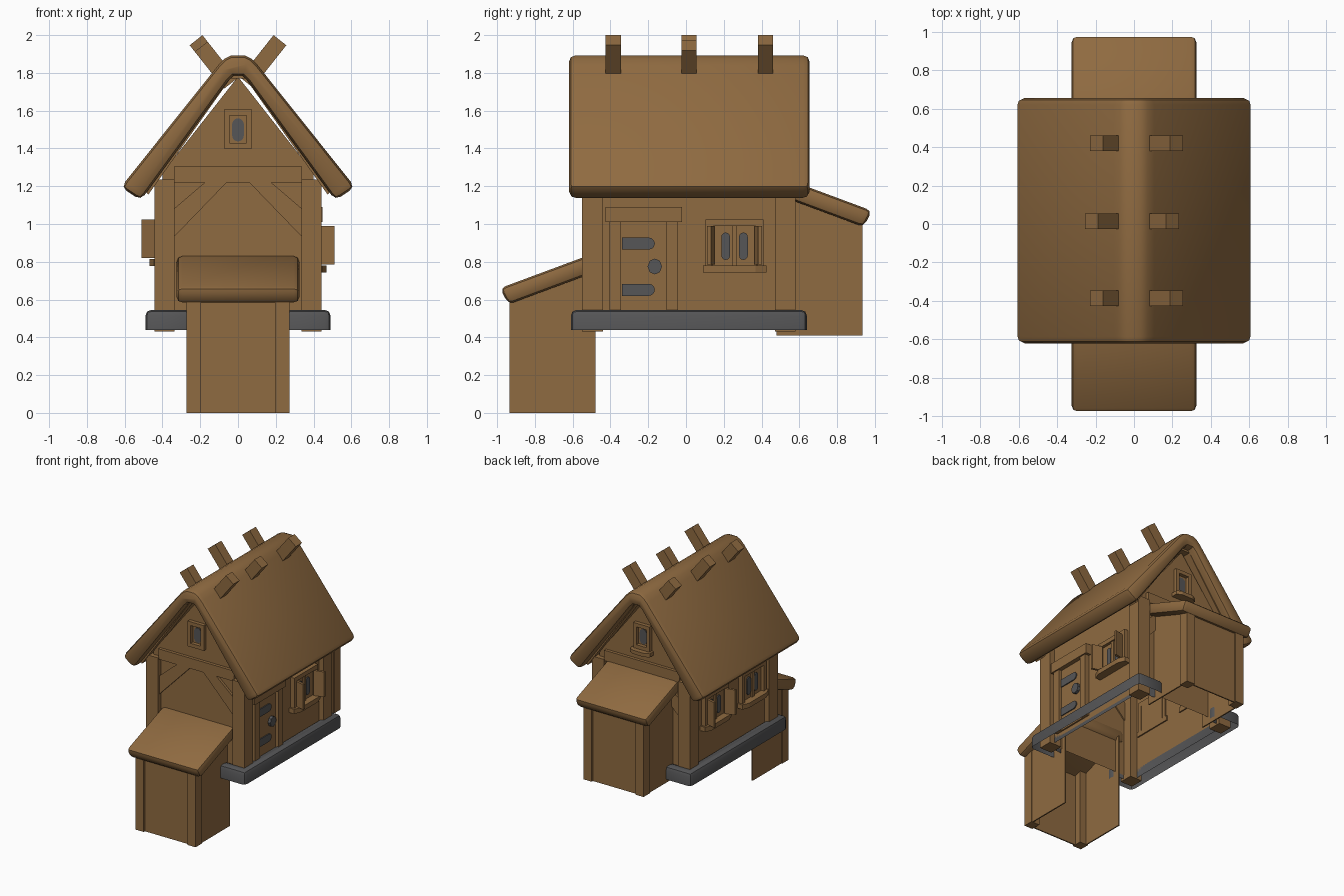
import bpy, bmesh, math
from mathutils import Vector

if "Cube" in bpy.data.objects:
    bpy.data.objects.remove(bpy.data.objects["Cube"])


def material(name, rgb):
    m = bpy.data.materials.new(name)
    m.diffuse_color = (*rgb, 1)
    m.use_nodes = True
    m.node_tree.nodes["Principled BSDF"].inputs["Base Color"].default_value = m.diffuse_color
    return m


WOOD = material("brown wood", (0.275, 0.145, 0.052))
STONE = material("grey stone", (0.092, 0.092, 0.095))


def prism(name, pts, axis, a, b, mat=WOOD, bevel=0, segs=2, drop=None):
    """Extrude a 2D outline along an axis; drop(normal, centre) removes faces."""
    def place(p, t):
        return {'x': (t, p[0], p[1]), 'y': (p[0], t, p[1]), 'z': (p[0], p[1], t)}[axis]
    bm = bmesh.new()
    lo = [bm.verts.new(place(p, a)) for p in pts]
    hi = [bm.verts.new(place(p, b)) for p in pts]
    n = len(pts)
    bm.faces.new(lo)
    bm.faces.new(hi)
    for i in range(n):
        bm.faces.new((lo[i], lo[(i + 1) % n], hi[(i + 1) % n], hi[i]))
    bmesh.ops.recalc_face_normals(bm, faces=bm.faces[:])
    if bevel:
        edges = [e for e in bm.edges if e.calc_face_angle(0) > math.radians(50)]
        bmesh.ops.bevel(bm, geom=edges, offset=bevel, segments=segs, profile=0.5,
                        affect='EDGES', clamp_overlap=True)
    if drop:
        bm.normal_update()
        gone = [f for f in bm.faces if drop(f.normal, f.calc_center_median())]
        bmesh.ops.delete(bm, geom=gone, context='FACES')
    me = bpy.data.meshes.new(name)
    bm.to_mesh(me)
    bm.free()
    me.materials.append(mat)
    ob = bpy.data.objects.new(name, me)
    bpy.context.collection.objects.link(ob)
    if bevel:
        bpy.context.view_layer.objects.active = ob
        ob.select_set(True)
        bpy.ops.object.shade_smooth_by_angle(angle=math.radians(40))
        ob.select_set(False)
    return ob


def box(name, x, y, z, mat=WOOD):
    return prism(name, [(x[0], z[0]), (x[1], z[0]), (x[1], z[1]), (x[0], z[1])], 'y', y[0], y[1], mat)


def capsule(u0, u1, v0, v1, ends):
    """Outline of an upright or lying strip with rounded ends."""
    r = min(u1 - u0, v1 - v0) / 2
    pts = []
    for cu, cv, start, key in ((u1 - r, v1 - r, 0, 'tr'), (u0 + r, v1 - r, 90, 'tl'),
                               (u0 + r, v0 + r, 180, 'bl'), (u1 - r, v0 + r, 270, 'br')):
        if key[1] == 'l' and ends == 'right':
            pts.append((u0, v1 if key[0] == 't' else v0))
            continue
        for k in range(4):
            t = math.radians(start + k * 30)
            p = (cu + r * math.cos(t), cv + r * math.sin(t))
            if not pts or (Vector(p) - Vector(pts[-1])).length > 1e-4:
                pts.append(p)
    if (Vector(pts[0]) - Vector(pts[-1])).length < 1e-4:
        pts.pop()
    return pts


YC = 0.015  # middle of the house along its length

# House shell, open above and below
prism("house_walls", [(-.40, .47), (.40, .47), (.40, 1.27), (0, 1.78), (-.40, 1.27)], 'y', -.515, .545,
      drop=lambda n, c: abs(n.z) > .3)

# Stone footing, interrupted where the lean-tos stand
for s in (1, -1):
    pts = [(.25, -.61), (.49, -.61), (.49, .64), (.25, .64), (.25, .55), (.40, .55), (.40, -.52), (.25, -.52)]
    prism("stone_footing", [(s * x, y) for x, y in pts], 'z', .41, .545, STONE, .03,
          drop=lambda n, c: n.z < -.3)

# Main roof, thick bent slab with rounded rims
half_out = [(.035, 1.893), (.07, 1.875), (.105, 1.84), (.62, 1.195), (.515, 1.125)]
half_in = [(.055, 1.755), (.025, 1.785)]
right = half_out + half_in
prism("main_roof", right + [(-x, z) for x, z in reversed(right)], 'y', -.62, .655, bevel=.035, segs=2)

# Crossed rafter ends above the ridge
for y, tl, tr in ((-.385, -.195, .222), (.015, -.222, .200), (.42, -.195, .222)):
    for tip in (tl, tr):
        s = 1 if tip > 0 else -1
        d, w = Vector((s * .62, .785)), Vector((.785, -s * .62)) * .043
        top = Vector((tip, 1.973 + (abs(tip) - .222) * 1.26))
        low = top - d * .25
        prism("crossed_rafter_end", [low - w, low + w, top + w, top - w], 'y', y - .04, y + .04)

# Gable ends: posts, beam, braces, rafters and attic window
for s in (-1, 1):
    def Y(a, b):
        return sorted((YC + s * a, YC + s * b))
    for m in (1, -1):
        box("corner_post", sorted((m * .335, m * .443)), Y(.455, .566), (.43, 1.235))
        prism("gable_brace", [(m * x, z) for x, z in ((.055, 1.225), (.17, 1.225), (.34, 1.08), (.34, .93))],
              'y', *Y(.52, .55))
        prism("gable_rafter", [(m * x, z) for x, z in ((0, 1.83), (.50, 1.19), (.475, 1.155), (.04, 1.77), (0, 1.77))],
              'y', *Y(.50, .575))
        box("attic_window_jamb", sorted((m * .045, m * .073)), Y(.52, .56), (1.40, 1.605))
    box("gable_beam", (-.34, .34), Y(.50, .555), (1.22, 1.305))
    box("attic_window_head", (-.046, .046), Y(.52, .56), (1.575, 1.605))
    box("attic_window_base", (-.046, .046), Y(.52, .56), (1.40, 1.43))
    prism("attic_pane", capsule(-.031, .031, 1.437, 1.56, 'both'), 'y', *Y(.529, .537), STONE)
    if s > 0:
        prism("attic_window_sill", [(-.09, YC + .52), (.09, YC + .52), (.09, YC + .58), (.05, YC + .60),
                                    (-.05, YC + .60), (-.09, YC + .58)], 'z', 1.37, 1.40)

# Lean-tos: low one in front, raised one behind
for s, dz, tag in ((-1, 0, "front"), (1, .41, "back")):
    def D(a, b):
        return sorted((s * a, s * b))
    for m in (1, -1):
        prism(tag + "_leanto_side", [(s * d, z + dz) for d, z in ((.48, 0), (.925, 0), (.925, .60), (.48, .765))],
              'x', m * .255, m * .265)
        box(tag + "_leanto_post", sorted((m * .197, m * .272)), D(.855, .935), (dz, .61 + dz))
    box(tag + "_leanto_wall", (-.255, .255), D(.91, .92), (dz, .61 + dz))
    # sloped slab with cropped outer corners
    bm = prism(tag + "_leanto_roof", [(s * d, z + dz) for d, z in
               ((.50, .84), (.985, .66), (.94, .575), (.50, .738))], 'x', -.325, .325, bevel=.03, segs=2)


# Side windows on the outward plane: frame, panes, sill and optional shutters
def window(s, yc, dz, shutters):
    def X(a, b):
        return sorted((s * a, s * b))
    box("window_panel", X(.39, .412), (yc - .12, yc + .12), (.78 + dz, .99 + dz))
    box("window_head", X(.39, .435), (yc - .153, yc + .153), (.99 + dz, 1.025 + dz))
    prism("window_sill", [(s * x, yc + y) for x, y in ((.39, -.168), (.445, -.168), (.468, -.11), (.468, .11),
                                                     (.445, .168), (.39, .168))], 'z', .742 + dz, .78 + dz)
    box("window_mullion", X(.40, .425), (yc - .014, yc + .014), (.78 + dz, .99 + dz))
    for m in (1, -1):
        box("window_jamb", X(.39, .435), sorted((yc + m * .122, yc + m * .153)), (.78 + dz, .99 + dz))
        prism("window_pane", capsule(*sorted((yc + m * .024, yc + m * .07)), .81 + dz, .955 + dz, 'both'),
              'x', *X(.412, .420), STONE)
        if shutters:
            prism("shutter", [(s * x, yc + m * y) for x, y in ((.43, .105), (.43, .125), (.51, .145), (.51, .125))],
                  'z', .785 + dz, .99 + dz)


window(1, .257, 0, True)
window(-1, .22, .035, True)
window(-1, -.26, .035, False)

# Door on the right side
box("door_leaf", (.39, .412), (-.345, -.10), (.50, 1.01))
box("door_jamb", (.39, .437), (-.405, -.343), (.50, 1.01))
box("door_jamb", (.39, .437), (-.102, -.042), (.50, 1.01))
box("door_lintel", (.39, .447), (-.425, -.02), (1.01, 1.09))
for z in (.62, .865):
    prism("door_hinge", capsule(-.34, -.165, z, z + .063, 'right'), 'x', .412, .420, STONE)
prism("door_knob", [(-.165 + .038 * math.cos(math.tau * k / 8), .775 + .042 * math.sin(math.tau * k / 8))
                    for k in range(8)], 'x', .412, .435, STONE)
